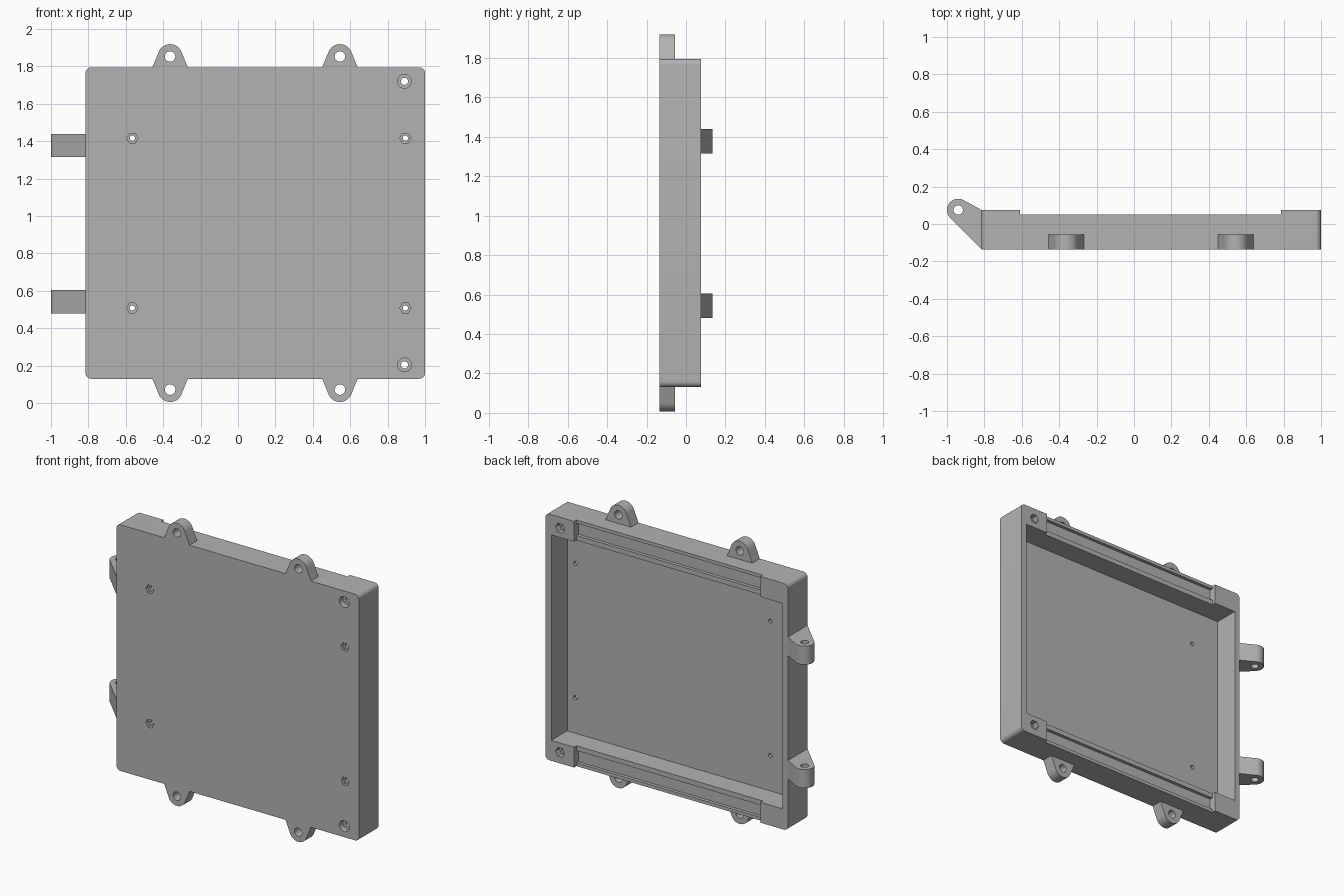
import bpy
import bmesh
from math import cos, sin, pi, radians
from mathutils import Vector
from mathutils.geometry import convex_hull_2d

if "Cube" in bpy.data.objects:
    bpy.data.objects.remove(bpy.data.objects["Cube"], do_unlink=True)

GREY = (0.45, 0.45, 0.45, 1)
grey = bpy.data.materials.new("plain grey")
grey.use_nodes = True
grey.diffuse_color = GREY
grey.node_tree.nodes["Principled BSDF"].inputs["Base Color"].default_value = GREY

FRONT, BACK = -0.135, 0.075
LEFT, RIGHT, BOTTOM, TOP = -0.815, 1.0, 0.13, 1.795
MID_Z = (BOTTOM + TOP) / 2


def circle(x, y, r, n=40):
    return [(x + r * cos(2 * pi * i / n), y + r * sin(2 * pi * i / n)) for i in range(n)]


def hull(points):
    vecs = [Vector(p) for p in points]
    return [points[i] for i in convex_hull_2d(vecs)]


def rect(x0, x1, z0, z1):
    return [(x0, z0), (x1, z0), (x1, z1), (x0, z1)]


def prism(name, outline, low, high, axis="y"):
    """Extrude a flat outline along y or z."""
    bm = bmesh.new()
    place = (lambda u, v: (u, low, v)) if axis == "y" else (lambda u, v: (u, v, low))
    face = bm.faces.new([bm.verts.new(place(u, v)) for u, v in outline])
    out = bmesh.ops.extrude_face_region(bm, geom=[face])
    step = Vector((0, high - low, 0)) if axis == "y" else Vector((0, 0, high - low))
    moved = [g for g in out["geom"] if isinstance(g, bmesh.types.BMVert)]
    bmesh.ops.translate(bm, verts=moved, vec=step)
    bmesh.ops.recalc_face_normals(bm, faces=bm.faces)
    mesh = bpy.data.meshes.new(name)
    bm.to_mesh(mesh)
    bm.free()
    mesh.materials.append(grey)
    obj = bpy.data.objects.new(name, mesh)
    bpy.context.collection.objects.link(obj)
    return obj


def cut(obj, outline, low, high, axis="y"):
    """Subtract an extruded outline from an object."""
    tool = prism("cutter", outline, low, high, axis)
    tool.hide_render = True
    mod = obj.modifiers.new("cut", "BOOLEAN")
    mod.operation, mod.solver, mod.object = "DIFFERENCE", "EXACT", tool
    bpy.context.view_layer.objects.active = obj
    bpy.ops.object.modifier_apply(modifier=mod.name)
    bpy.data.objects.remove(tool, do_unlink=True)


def band(inner, outer, side):
    """Heights of a strip measured inward from the top or bottom edge."""
    edge = MID_Z + side * (TOP - BOTTOM) / 2
    return sorted((edge - side * inner, edge - side * outer))


# Tray with rounded corners and an open back
r = 0.03
corners = [p for x in (LEFT + r, RIGHT - r) for z in (BOTTOM + r, TOP - r)
           for p in circle(x, z, r, 32)]
tray = prism("tray", hull(corners), FRONT, BACK)
cut(tray, rect(LEFT + 0.04, RIGHT - 0.045, BOTTOM + 0.138, TOP - 0.138), -0.095, 0.2)

# Lowered rails with a shallow channel along the top and bottom
for side in (-1, 1):
    cut(tray, rect(-0.61, 0.785, *band(-0.1, 0.16, side)), 0.05, 0.2)
    cut(tray, rect(-0.61, 0.785, *band(0.022, 0.105, side)), 0.028, 0.2)

# Corner screw holes with a round front recess and a hexagonal back recess
for side in (-1, 1):
    z = MID_Z + side * 0.758
    cut(tray, circle(0.89, z, 0.019, 24), -0.3, 0.3)
    cut(tray, circle(0.89, z, 0.037), -0.3, FRONT + 0.04)
    cut(tray, circle(0.89, z, 0.034, 6), BACK - 0.04, 0.3)

# Board mounting holes with hexagonal recesses on the front
for x in (-0.565, 0.895):
    for side in (-1, 1):
        z = MID_Z + side * 0.454
        cut(tray, circle(x, z, 0.014, 24), -0.3, 0)
        cut(tray, circle(x, z, 0.03, 6), -0.3, FRONT + 0.02)

# Mounting ears on the top and bottom edges
parts = [tray]
for side, word in ((1, "top"), (-1, "bottom")):
    edge = TOP if side > 0 else BOTTOM
    for i, x in enumerate((-0.363, 0.545)):
        z = edge + side * 0.058
        outline = hull(circle(x, z, 0.066) + [(x - 0.095, edge), (x + 0.095, edge)])
        ear = prism(f"{word}_ear_{i + 1}", outline, FRONT, -0.055)
        cut(ear, circle(x, z, 0.028), -0.3, 0.3)
        parts.append(ear)

# Hinge arms on the side
for word, z in (("lower", 0.48), ("upper", 1.315)):
    outline = hull(circle(-0.94, BACK, 0.06) + [(LEFT, BACK), (LEFT, FRONT)])
    arm = prism(f"{word}_hinge_arm", outline, z, z + 0.125, "z")
    cut(arm, circle(-0.94, BACK, 0.025), z - 0.1, z + 0.3, "z")
    parts.append(arm)

# Smooth the curved walls only
bpy.ops.object.select_all(action="DESELECT")
for obj in parts:
    obj.select_set(True)
bpy.context.view_layer.objects.active = tray
bpy.ops.object.shade_smooth_by_angle(angle=radians(30))
